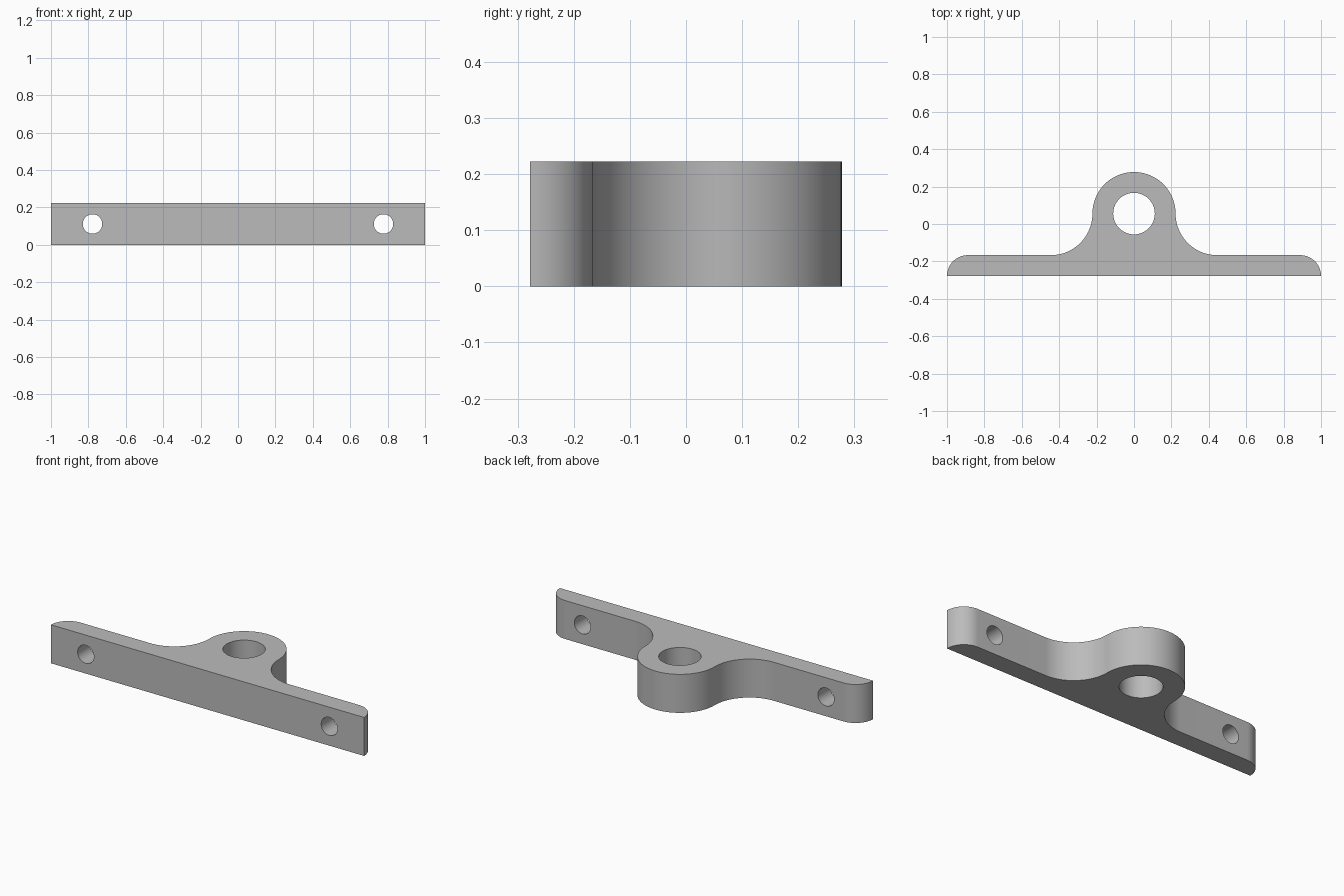
import bpy, bmesh
from math import sin, cos, radians
from mathutils import Vector, Matrix

cube = bpy.data.objects.get("Cube")
if cube:
    bpy.data.objects.remove(cube, do_unlink=True)

U = 1 / 9              # base module: plate thickness
HEIGHT = 2 * U
BACK = -2.5 * U        # mounting face
BOSS = Vector((0, 0.5 * U))

grey = bpy.data.materials.new("plain grey")
grey.use_nodes = True
colour = (0.5, 0.5, 0.5, 1)
grey.diffuse_color = colour
grey.node_tree.nodes["Principled BSDF"].inputs["Base Color"].default_value = colour


def arc(cx, cy, r, start, end, steps):
    angles = [radians(start + (end - start) * i / steps) for i in range(steps + 1)]
    return [(cx + r * cos(a), cy + r * sin(a)) for a in angles]


def new_object(name, bm):
    bmesh.ops.recalc_face_normals(bm, faces=bm.faces)
    mesh = bpy.data.meshes.new(name)
    bm.to_mesh(mesh)
    bm.free()
    mesh.materials.append(grey)
    obj = bpy.data.objects.new(name, mesh)
    bpy.context.collection.objects.link(obj)
    return obj


def drill(target, centre, radius, depth, rotation):
    """Cut a round through hole and bake it into the target."""
    bm = bmesh.new()
    bmesh.ops.create_cone(bm, cap_ends=True, segments=64, radius1=radius, radius2=radius,
                          depth=depth, matrix=Matrix.Translation(centre) @ rotation)
    cutter = new_object("hole_cutter", bm)
    cutter.hide_render = True
    mod = target.modifiers.new("hole", 'BOOLEAN')
    mod.operation = 'DIFFERENCE'
    mod.solver = 'EXACT'
    mod.object = cutter
    bpy.context.view_layer.objects.active = target
    bpy.ops.object.modifier_apply(modifier=mod.name)
    bpy.data.objects.remove(cutter, do_unlink=True)


# Right half of the outline: rounded plate end, concave fillet, boss
half = arc(1 - U, BACK, U, 0, 90, 20)
half += arc(4 * U, BOSS.y, 2 * U, 270, 180, 24)
half += arc(0, BOSS.y, 2 * U, 0, 90, 24)[1:]
outline = half + [(-x, y) for x, y in reversed(half[:-1])]

# Bracket body: extruded outline
bm = bmesh.new()
base = bm.faces.new([bm.verts.new((x, y, 0)) for x, y in outline])
top = bmesh.ops.extrude_face_region(bm, geom=[base], use_keep_orig=True)
bmesh.ops.translate(bm, vec=(0, 0, HEIGHT),
                    verts=[v for v in top["geom"] if isinstance(v, bmesh.types.BMVert)])
bracket = new_object("pivot_bracket", bm)

# Pivot bore and the two mounting holes
drill(bracket, (0, BOSS.y, U), U, 1, Matrix.Identity(4))
for side in (-1, 1):
    drill(bracket, (side * 7 * U, BACK + U / 2, U), 0.052, 0.5,
          Matrix.Rotation(radians(90), 4, 'X'))

bpy.ops.object.select_all(action='DESELECT')
bracket.select_set(True)
bpy.context.view_layer.objects.active = bracket
bpy.ops.object.shade_smooth_by_angle(angle=radians(30))
